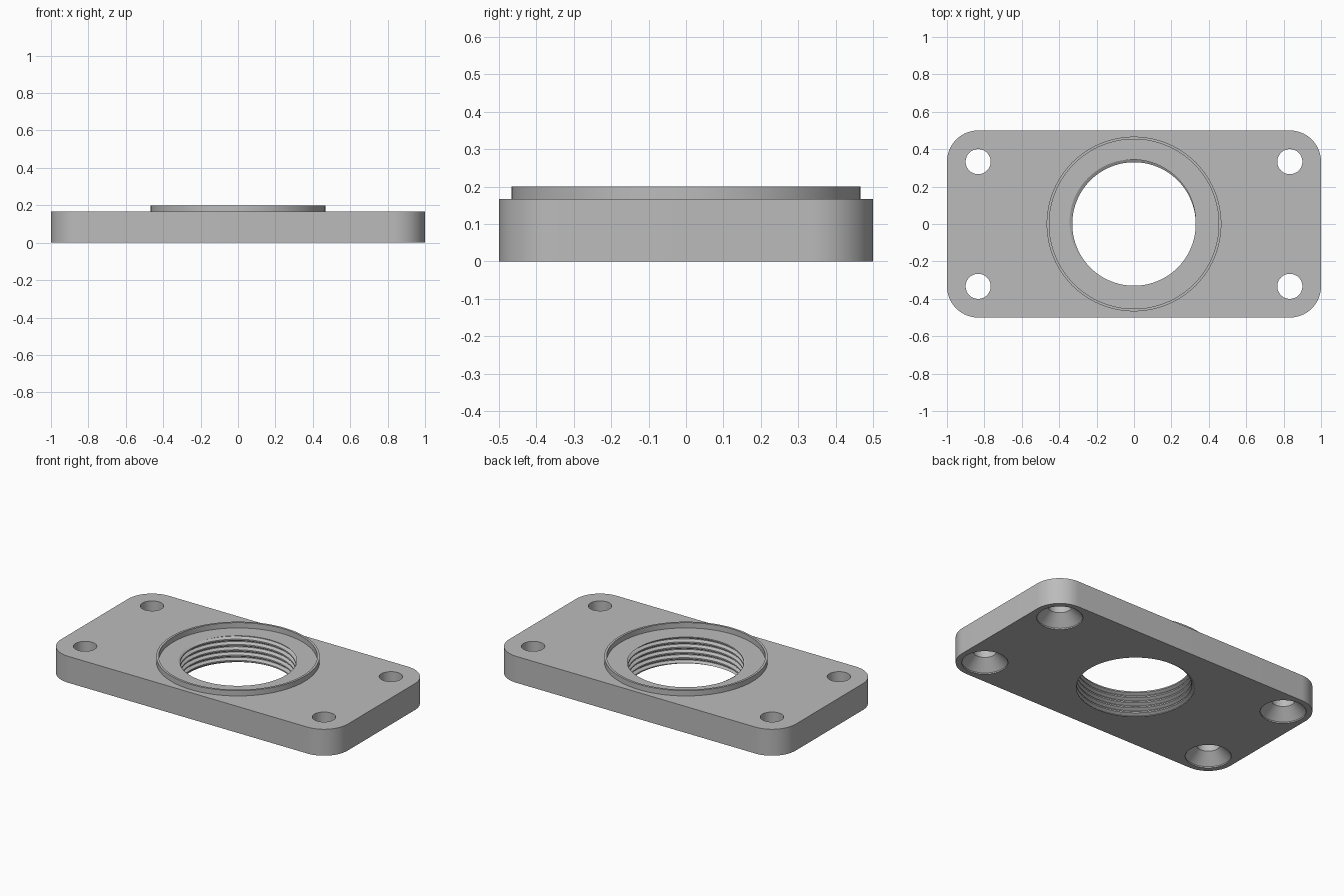
import bpy, bmesh, math

if "Cube" in bpy.data.objects:
    bpy.data.objects.remove(bpy.data.objects["Cube"])

LENGTH, WIDTH, THICK = 2.0, 1.0, 1 / 6
CORNER, BORE, PITCH = 1 / 6, 0.354, 1 / 30
SEGS = 128

grey = bpy.data.materials.new("plain grey")
grey.use_nodes = True
colour = (0.5, 0.5, 0.5, 1)
grey.diffuse_color = colour
grey.node_tree.nodes["Principled BSDF"].inputs["Base Color"].default_value = colour


def make_object(name, bm):
    bmesh.ops.remove_doubles(bm, verts=bm.verts, dist=1e-5)
    bmesh.ops.recalc_face_normals(bm, faces=bm.faces)
    mesh = bpy.data.meshes.new(name)
    bm.to_mesh(mesh)
    bm.free()
    mesh.materials.append(grey)
    obj = bpy.data.objects.new(name, mesh)
    bpy.context.collection.objects.link(obj)
    return obj


def select_only(obj):
    bpy.ops.object.select_all(action='DESELECT')
    obj.select_set(True)
    bpy.context.view_layer.objects.active = obj


def lathe(name, profile, segs=SEGS, at=(0, 0)):
    """Turn a closed (radius, height) profile around a vertical axis."""
    bm = bmesh.new()
    rings = []
    for i in range(segs):
        a = math.tau * i / segs
        rings.append([bm.verts.new((at[0] + r * math.cos(a), at[1] + r * math.sin(a), z))
                      for r, z in profile])
    n = len(profile)
    for i in range(segs):
        a, b = rings[i], rings[(i + 1) % segs]
        for j in range(n):
            k = (j + 1) % n
            if profile[j][0] or profile[k][0]:
                quad = (a[j], b[j], b[k], a[k])
                if not profile[j][0]:
                    quad = (a[j], b[k], a[k])
                elif not profile[k][0]:
                    quad = (a[j], b[j], a[k])
                bm.faces.new(quad)
    return make_object(name, bm)


# Base plate with rounded corners
bm = bmesh.new()
outline = []
for quarter, (sx, sy) in enumerate([(1, 1), (-1, 1), (-1, -1), (1, -1)]):
    for i in range(25):
        a = (quarter + i / 24) * math.pi / 2
        outline.append(bm.verts.new((sx * (LENGTH / 2 - CORNER) + CORNER * math.cos(a),
                                     sy * (WIDTH / 2 - CORNER) + CORNER * math.sin(a), 0)))
face = bm.faces.new(outline)
top = bmesh.ops.extrude_face_region(bm, geom=[face])["geom"]
bmesh.ops.translate(bm, vec=(0, 0, THICK),
                    verts=[v for v in top if isinstance(v, bmesh.types.BMVert)])
plate = make_object("base_plate", bm)

# Central bore and four screw holes, countersunk from below
cutters = [lathe("bore_cutter", [(0, -0.1), (BORE, -0.1), (BORE, 0.3), (0, 0.3)])]
sink = [(0, -0.1), (0.132, -0.1), (0.132, 0.008), (0.067, 0.073), (0.067, 0.3), (0, 0.3)]
for sx in (-1, 1):
    for sy in (-1, 1):
        cutters.append(lathe("screw_hole_cutter", sink, 48, (sx * 5 / 6, sy / 3)))
for cutter in cutters:
    cutter.hide_render = True
    select_only(plate)
    mod = plate.modifiers.new("hole", 'BOOLEAN')
    mod.operation, mod.solver, mod.object = 'DIFFERENCE', 'EXACT', cutter
    bpy.ops.object.modifier_apply(modifier=mod.name)
    bpy.data.objects.remove(cutter)

# Raised thin rim around the bore
rim = lathe("raised_rim", [(0.453, THICK), (0.467, THICK), (0.467, 0.2), (0.453, 0.2)])

# Helical thread lining the bore: (fraction of pitch, radius)
TOOTH = [(0, 0.33), (0.25, 0.33), (0.5625, 0.348), (0.6875, 0.348), (1, 0.33)]


def thread_radius(phase):
    phase %= 1
    for (s0, r0), (s1, r1) in zip(TOOTH, TOOTH[1:]):
        if phase <= s1:
            return r0 + (r1 - r0) * (phase - s0) / (s1 - s0)


bm = bmesh.new()
columns = []
for i in range(SEGS + 1):
    turn = i / SEGS
    points = [(BORE, 0)]
    for k in range(-2, 7):
        for s, r in TOOTH[:-1]:
            z = PITCH * (k + s + turn)
            if not 0 <= z <= THICK:
                z = min(max(z, 0), THICK)
                r = thread_radius(z / PITCH - turn)
            points.append((r, z))
    points.append((BORE, THICK))
    a = math.tau * turn
    columns.append([bm.verts.new((r * math.cos(a), r * math.sin(a), z)) for r, z in points])
for a, b in zip(columns, columns[1:]):
    for j in range(len(a) - 1):
        bm.faces.new((a[j], a[j + 1], b[j + 1], b[j]))
bmesh.ops.remove_doubles(bm, verts=bm.verts, dist=1e-5)
bmesh.ops.dissolve_degenerate(bm, edges=bm.edges, dist=1e-6)
bmesh.ops.recalc_face_normals(bm, faces=bm.faces)
# The lining is an open shell, so make its top cap face upward
bm.faces.ensure_lookup_table()
cap = max(bm.faces, key=lambda f: f.calc_center_median().z)
flip = cap.normal.z < 0
thread = make_object("bore_thread", bm)
if flip:
    thread.data.flip_normals()

# Smooth round walls, crisp edges
for obj in (plate, rim, thread):
    select_only(obj)
    bpy.ops.object.shade_smooth_by_angle(angle=math.radians(30))
